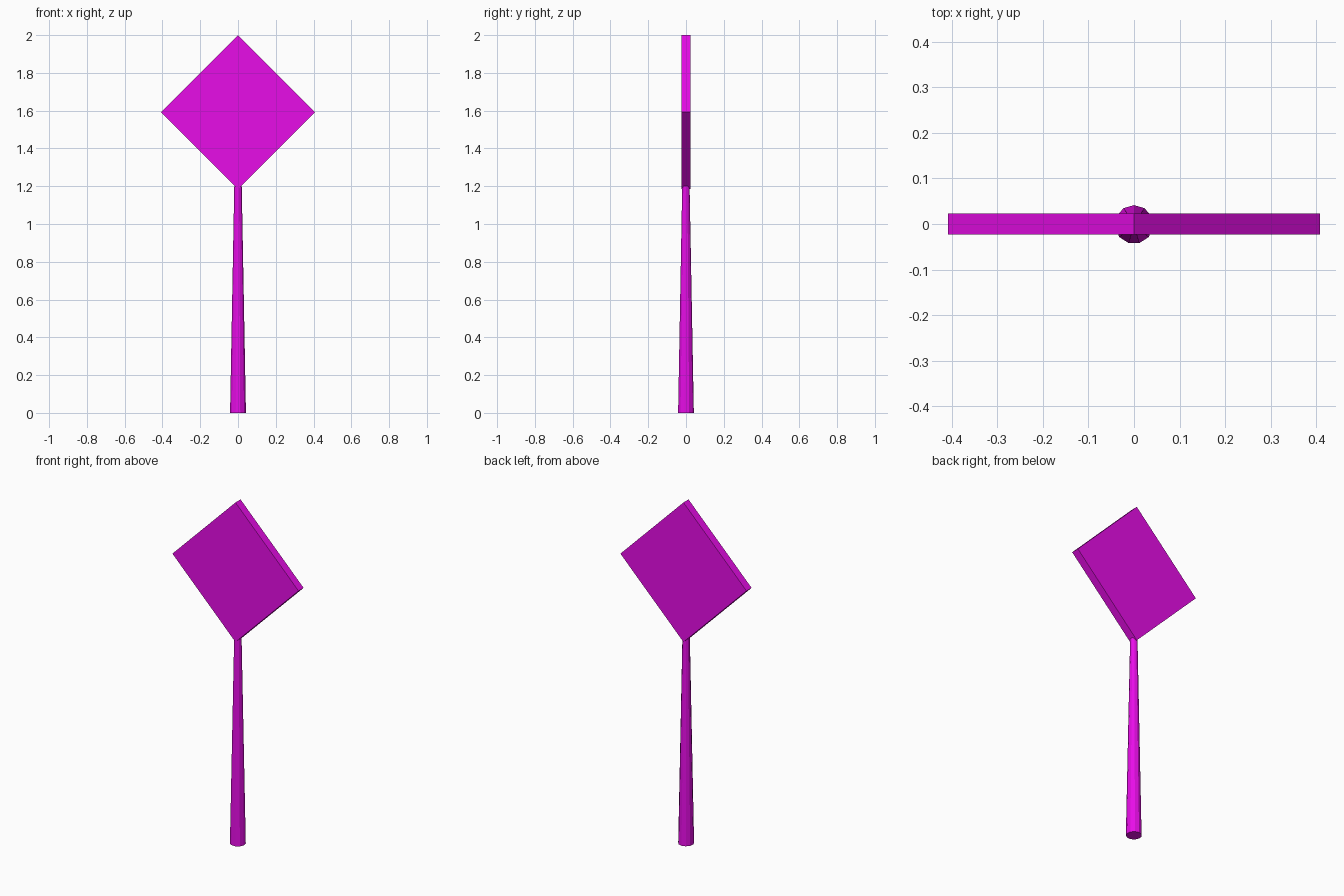
import bpy
import bmesh
from math import radians, sqrt
from mathutils import Matrix

cube = bpy.data.objects.get("Cube")
if cube:
    bpy.data.objects.remove(cube, do_unlink=True)

COLOUR = (0.8, 0.004, 0.8, 1.0)
magenta = bpy.data.materials.new("magenta")
magenta.use_nodes = True
magenta.diffuse_color = COLOUR
magenta.node_tree.nodes["Principled BSDF"].inputs["Base Color"].default_value = COLOUR


def add_part(name, bm):
    mesh = bpy.data.meshes.new(name)
    bm.to_mesh(mesh)
    bm.free()
    mesh.materials.append(magenta)
    part = bpy.data.objects.new(name, mesh)
    bpy.context.collection.objects.link(part)
    return part


# Tapered eleven-sided post, standing on the ground
POST_HEIGHT = 1.2
bm = bmesh.new()
bmesh.ops.create_cone(bm, cap_ends=True, segments=11, radius1=0.0425,
                      radius2=0.02, depth=POST_HEIGHT,
                      matrix=Matrix.Translation((0, -0.001, POST_HEIGHT / 2)))
add_part("post", bm)

# Square sign plate turned onto its corner
HALF_DIAGONAL = 0.408
THICKNESS = 0.047
side = HALF_DIAGONAL * sqrt(2)
bm = bmesh.new()
bmesh.ops.create_cube(bm, size=1, matrix=(
    Matrix.Translation((0, 0, 2 - HALF_DIAGONAL))
    @ Matrix.Rotation(radians(45), 4, "Y")
    @ Matrix.Diagonal((side, THICKNESS, side, 1))))
add_part("sign_plate", bm)
